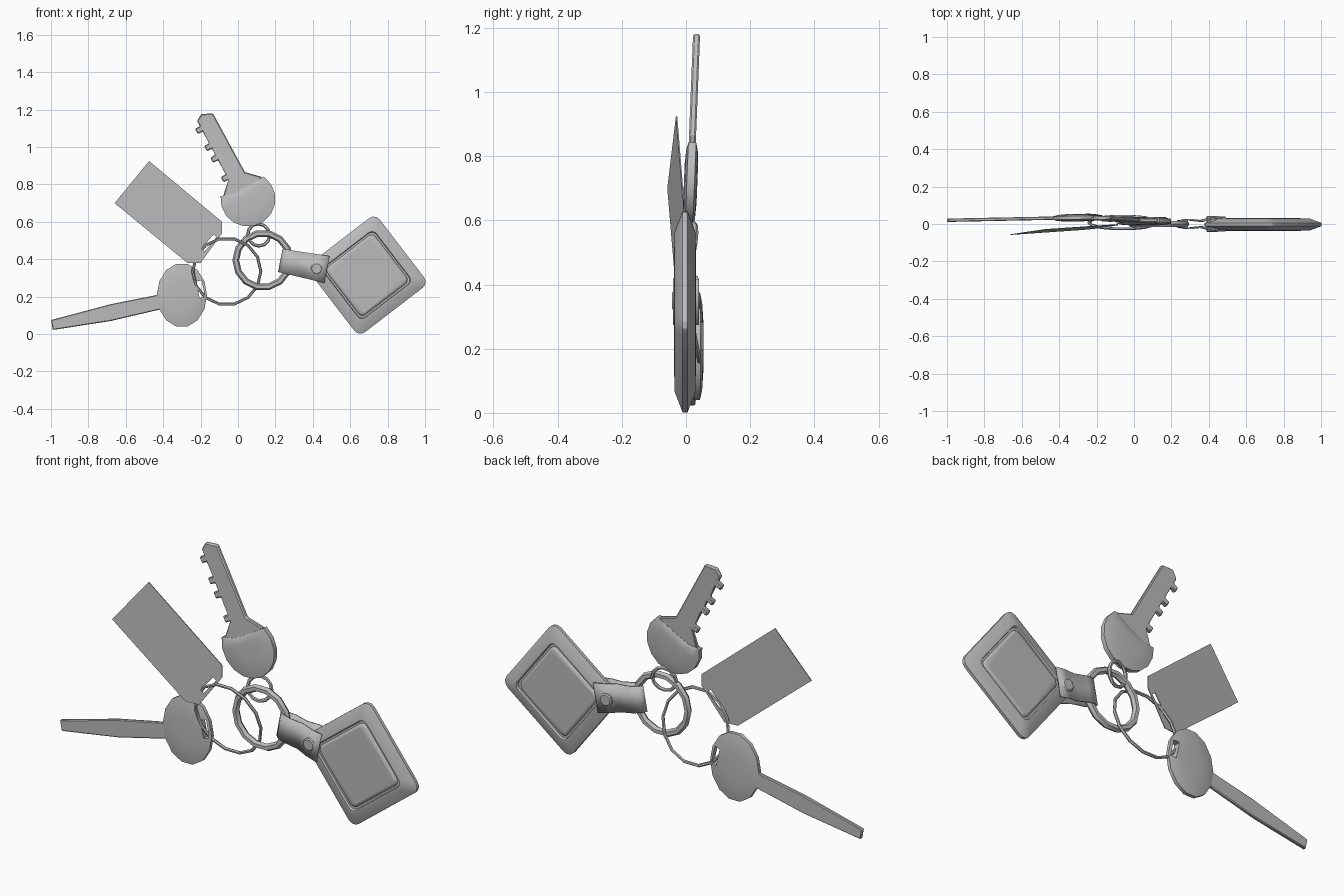
import bpy, bmesh
from math import radians, sin, cos, pi
from mathutils import Vector, Matrix

old = bpy.data.objects.get("Cube")
if old:
    bpy.data.objects.remove(old, do_unlink=True)

grey = bpy.data.materials.new("metal grey")
grey.use_nodes = True
grey.diffuse_color = (0.5, 0.5, 0.5, 1)
grey.node_tree.nodes["Principled BSDF"].inputs["Base Color"].default_value = grey.diffuse_color


def finish(obj, name, angle=25):
    obj.name = name
    obj.data.materials.clear()
    obj.data.materials.append(grey)
    bpy.ops.object.select_all(action="DESELECT")
    obj.select_set(True)
    bpy.context.view_layer.objects.active = obj
    bpy.ops.object.shade_smooth_by_angle(angle=radians(angle))
    return obj


def to_object(bm, name, angle=25):
    bmesh.ops.recalc_face_normals(bm, faces=bm.faces[:])
    mesh = bpy.data.meshes.new(name)
    bm.to_mesh(mesh)
    bm.free()
    obj = bpy.data.objects.new(name, mesh)
    bpy.context.collection.objects.link(obj)
    return finish(obj, name, angle)


def layered(name, outline, layers, centre=(0, 0), plane=lambda x, z: 0, angle=25):
    """Stack scaled copies of an x-z outline from front to back and skin them."""
    bm = bmesh.new()
    loops = []
    for scale, depth in layers:
        ring = []
        for px, pz in outline:
            x = centre[0] + (px - centre[0]) * scale
            z = centre[1] + (pz - centre[1]) * scale
            ring.append(bm.verts.new((x, depth + plane(x, z), z)))
        loops.append(ring)
    n = len(outline)
    for a, b in zip(loops, loops[1:]):
        for i in range(n):
            j = (i + 1) % n
            bm.faces.new((a[i], a[j], b[j], b[i]))
    bm.faces.new(loops[0])
    bm.faces.new(loops[-1][::-1])
    return to_object(bm, name, angle)


def both_sides(layers):
    return [(s, -d) for s, d in layers] + [(s, d) for s, d in reversed(layers)]


def arc(cx, cz, rx, rz, start, end, count):
    step = (end - start) / (count - 1)
    return [(cx + rx * cos(radians(start + step * i)),
             cz + rz * sin(radians(start + step * i))) for i in range(count)]


def cut_slot(obj, x, z, length, width, turn):
    bpy.ops.mesh.primitive_cube_add(size=1, location=(x, 0, z), rotation=(0, -radians(turn), 0))
    cutter = bpy.context.object
    cutter.scale = (length, 0.4, width)
    cutter.hide_render = True
    mod = obj.modifiers.new("slot", "BOOLEAN")
    mod.object, mod.operation, mod.solver = cutter, "DIFFERENCE", "EXACT"
    bpy.context.view_layer.objects.active = obj
    bpy.ops.object.modifier_apply(modifier=mod.name)
    bpy.data.objects.remove(cutter, do_unlink=True)


def soften(obj, width):
    mod = obj.modifiers.new("bevel", "BEVEL")
    mod.width, mod.segments, mod.limit_method = width, 1, "ANGLE"


def loop_ring(name, location, radius, tube, segments, tilt=0, turn=0):
    bpy.ops.mesh.primitive_torus_add(
        location=location, rotation=(radians(90 + tilt), 0, radians(turn)),
        major_radius=radius, minor_radius=tube,
        major_segments=segments, minor_segments=6)
    finish(bpy.context.object, name)


# Square fob with sloped rim and grooved panel on both sides
half, corner, spin = 0.235, 0.04, radians(37.5)
fob_centre = (0.69, 0.315)
fob_outline = []
for q, (sx, sz) in enumerate([(1, 1), (-1, 1), (-1, -1), (1, -1)]):
    for x, z in arc(sx * (half - corner), sz * (half - corner), corner, corner,
                    90 * q, 90 * q + 90, 4):
        fob_outline.append((fob_centre[0] + x * cos(spin) - z * sin(spin),
                            fob_centre[1] + x * sin(spin) + z * cos(spin)))
fob_layers = [(0.64, 0.034), (0.67, 0.03), (0.69, 0.022), (0.73, 0.022),
              (0.745, 0.033), (0.79, 0.033), (1, 0.008)]
layered("fob", fob_outline, both_sides(fob_layers), fob_centre, lambda x, z: -0.003)

# Strap folded around the large ring
side = [(0.25, 0.036), (0.19, 0.031), (0.13, 0.016), (0.06, 0.024), (0.015, 0.016)]
path = [(t, -y) for t, y in side] + [(0, 0)] + side[::-1]
bm = bmesh.new()
rows = [[bm.verts.new((t, y, s * (0.063 + 0.04 * t))) for s in (-1, 1)] for t, y in path]
for a, b in zip(rows, rows[1:]):
    bm.faces.new((a[0], a[1], b[1], b[0]))
bm.transform(Matrix.Translation((0.23, 0, 0.393)) @ Matrix.Rotation(radians(11), 4, "Y"))
strap = to_object(bm, "strap", 40)
mod = strap.modifiers.new("thickness", "SOLIDIFY")
mod.thickness, mod.offset = 0.008, 0

# Rivet through the strap
rivet_at = (0.42, 0.35)
layered("rivet", arc(*rivet_at, 0.033, 0.033, 0, 324, 10),
        both_sides([(0.8, 0.043), (1, 0.038)]), rivet_at)

# Rings
loop_ring("large_ring", (0.133, 0, 0.395), 0.145, 0.018, 14)
loop_ring("small_ring", (0.11, 0.015, 0.53), 0.06, 0.009, 12, -8, 12)
loop_ring("thin_ring", (-0.06, 0.008, 0.335), 0.182, 0.008, 14, 11)

# Flat tag with clipped corners and a slot
tag = layered("tag", [(-0.475, 0.925), (-0.66, 0.7), (-0.27, 0.38), (-0.2, 0.38),
                      (-0.085, 0.54), (-0.085, 0.6)],
              both_sides([(1, 0.002)]),
              plane=lambda x, z: 0.1 * x + 0.038 * z - 0.017)
cut_slot(tag, -0.155, 0.487, 0.1, 0.022, 50)


# Upper key: toothed blade with shoulders, under a rounded cover
def upper_plane(x, z):
    return 0.033 + 0.04 * (z - 1.18)


base = Vector((-0.053, 0.829))
along = Vector((-0.471, 0.882))
outward = Vector((-0.882, -0.471))
blade = []
for s in (0.012, 0.13, 0.2, 0.304):
    for ds, out in ((-0.016, 0), (-0.016, 0.03), (0.016, 0.03), (0.016, 0)):
        blade.append(tuple(base + along * (s + ds) + outward * out))
blade += [(-0.219, 1.139), (-0.198, 1.176), (-0.134, 1.18), (0.037, 0.866),
          (0.128, 0.84), (0.05, 0.72), (-0.08, 0.735)]
soften(layered("upper_key_blade", blade, both_sides([(1, 0.011)]), plane=upper_plane), 0.005)

cover_at = (0.053, 0.722)
cover = arc(*cover_at, 0.147, 0.147, 174, 415, 12)
cover += [(0.11, 0.825), (0.04, 0.785), (-0.03, 0.748)]
layered("upper_key_cover", cover,
        both_sides([(0.45, 0.021), (0.8, 0.018), (1, 0.012)]),
        cover_at, upper_plane, 35)


# Lower key: plain tapering blade and oval slotted head
def lower_plane(x, z):
    return 0.02 + 0.02 * (x + 1)


soften(layered("lower_key_blade",
               [(-0.38, 0.22), (-0.68, 0.16), (-1, 0.075), (-0.99, 0.022),
                (-0.68, 0.07), (-0.38, 0.14)],
               both_sides([(1, 0.009)]), plane=lower_plane), 0.004)
head_at = (-0.3, 0.208)
head = layered("lower_key_head", arc(*head_at, 0.134, 0.172, 0, 360 - 360 / 14, 14),
               both_sides([(0.45, 0.02), (0.8, 0.016), (1, 0.009)]),
               head_at, lower_plane, 35)
cut_slot(head, -0.2, 0.24, 0.03, 0.09, 12)
